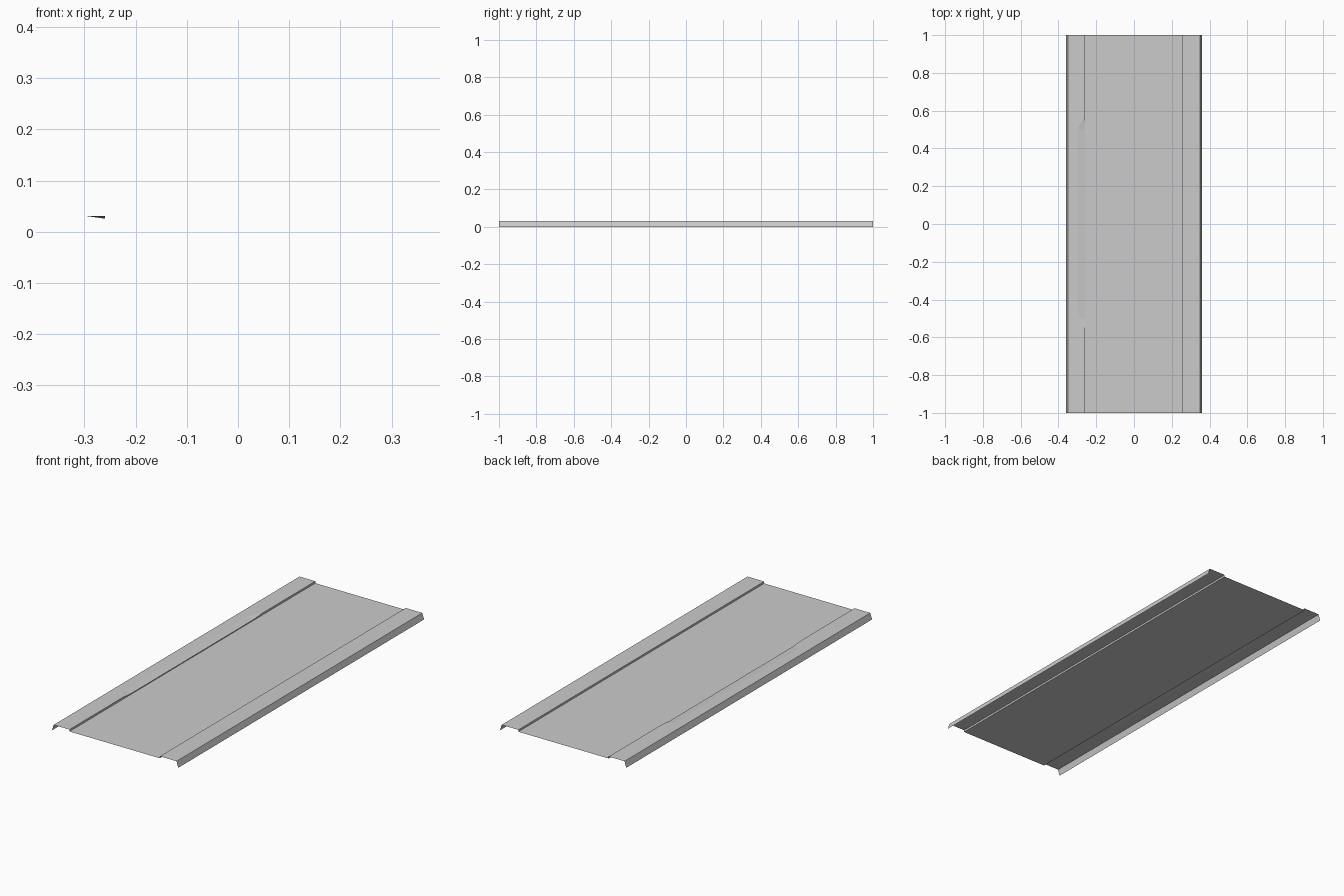
import bpy

if "Cube" in bpy.data.objects:
    bpy.data.objects.remove(bpy.data.objects["Cube"])

L = 1.0        # half length
TOP = 0.031    # pavement height
ROAD = 0.021   # carriageway height
DIP = 0.0255   # dropped kerb height


def mesh_object(name, verts, faces):
    me = bpy.data.meshes.new(name)
    me.from_pydata(verts, [], faces)
    me.update()
    ob = bpy.data.objects.new(name, me)
    bpy.context.collection.objects.link(ob)
    return ob


def strip(name, profile):
    """Extrude an open x,z profile along the full length."""
    verts = [(x, y, z) for x, z in profile for y in (-L, L)]
    faces = [(2 * i, 2 * i + 2, 2 * i + 3, 2 * i + 1) for i in range(len(profile) - 1)]
    return mesh_object(name, verts, faces)


# Carriageway
strip("road_surface", [(-0.26, ROAD), (0.255, ROAD)])

# Right pavement with plain kerb and sloping outer edge
strip("right_pavement", [(0.255, ROAD), (0.255, TOP), (0.35, TOP), (0.36, 0)])

# Left pavement: outer edge and flat back part
strip("left_pavement", [(-0.36, 0), (-0.35, TOP), (-0.30, TOP)])

# Left kerb side with the dropped crossing in the middle
stations = [(-L, TOP), (-0.57, TOP), (-0.5, DIP), (0.5, DIP), (0.57, TOP), (L, TOP)]
verts, faces = [], []
for y, z in stations:
    inner_y = max(-0.5, min(0.5, y)) if abs(y) < 0.9 else y
    verts += [(-0.30, inner_y, TOP), (-0.26, y, z), (-0.26, y, ROAD)]
for i in range(len(stations) - 1):
    a, b = 3 * i, 3 * i + 3
    if i in (1, 3):  # triangular ramp, its back corners coincide
        faces.append((a, a + 1, b + 1))
    else:
        faces.append((a, a + 1, b + 1, b))
    faces.append((a + 1, a + 2, b + 2, b + 1))
mesh_object("dropped_kerb", verts, faces)
